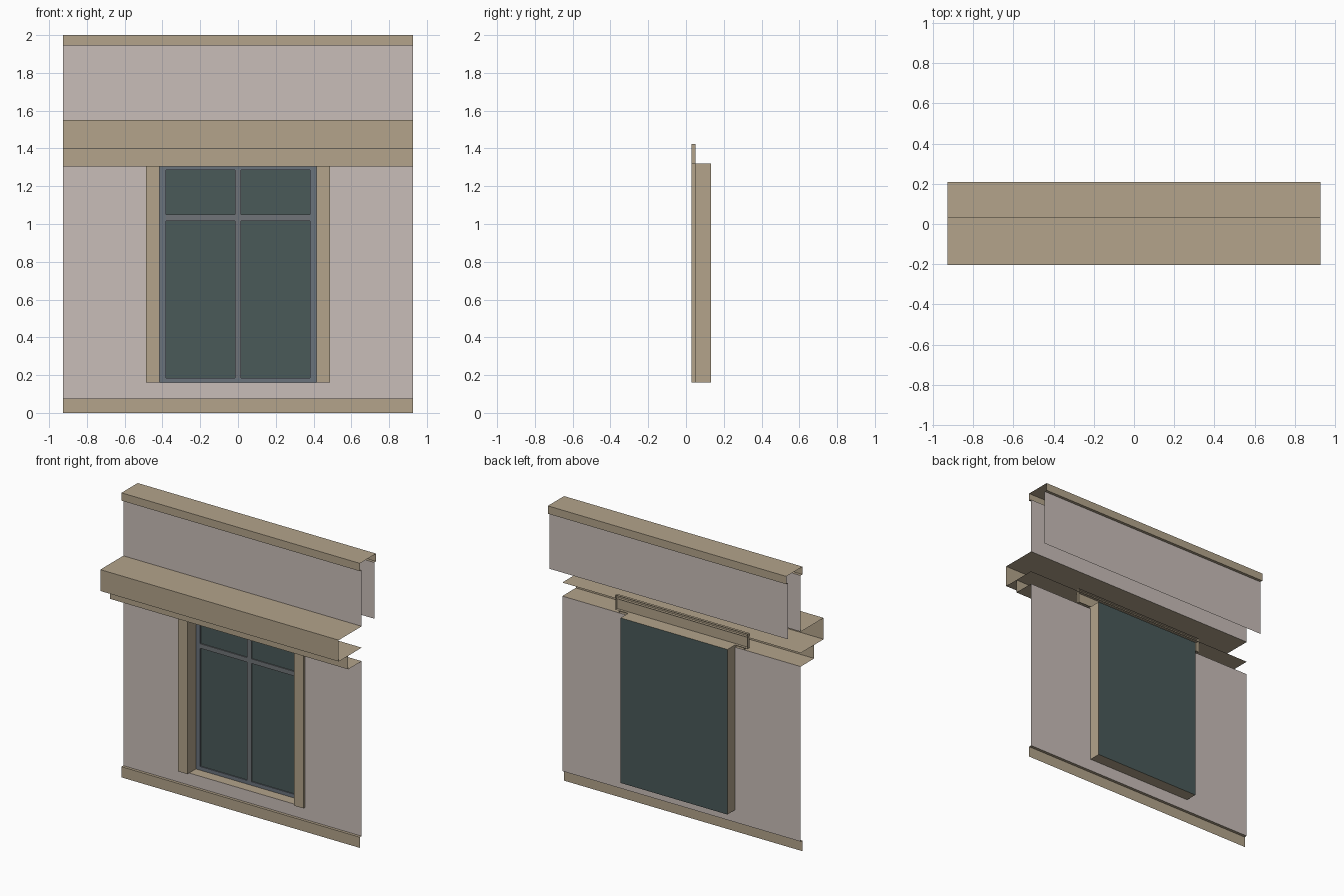
import bpy
import bmesh
from mathutils import Vector

cube = bpy.data.objects.get("Cube")
if cube:
    bpy.data.objects.remove(cube, do_unlink=True)


def srgb(r, g, b):
    """Convert display values (0-255) to a linear colour."""
    lin = [(c / 255 / 12.92) if c < 11 else ((c / 255 + 0.055) / 1.055) ** 2.4
           for c in (r, g, b)]
    return (*lin, 1.0)


def make_material(name, colour):
    mat = bpy.data.materials.new(name)
    mat.use_nodes = True
    mat.diffuse_color = colour
    bsdf = mat.node_tree.nodes["Principled BSDF"]
    bsdf.inputs["Base Color"].default_value = colour
    bsdf.inputs["Roughness"].default_value = 0.8
    return mat


PLASTER = make_material("plaster", srgb(201, 190, 185))
STONE = make_material("sandstone", srgb(179, 164, 139))
GLASS = make_material("dark_glass", srgb(74, 90, 89))
FRAME = make_material("frame_grey", srgb(107, 115, 124))
BAR = make_material("bar_grey", srgb(112, 116, 120))

HALF = 0.927               # half width of the facade
FACE, TRIM = 0.05, 0.03    # wall plane and trim plane
GLASS_Y = 0.133
OPEN_X = 0.415             # half width of the window opening
SILL, HEAD = 0.16, 1.32
WALL_TOP = 1.305


def finish(bm, name, mat):
    mesh = bpy.data.meshes.new(name)
    bm.to_mesh(mesh)
    bm.free()
    mesh.materials.append(mat)
    obj = bpy.data.objects.new(name, mesh)
    bpy.context.collection.objects.link(obj)
    return obj


def sweep(name, mat, profile, start, end, axis="x", caps=False):
    """Extrude an open profile: (y, z) points along x, or (x, y) along z."""
    def place(p, t):
        return Vector((t, *p)) if axis == "x" else Vector((*p, t))
    bm = bmesh.new()
    a = [bm.verts.new(place(p, start)) for p in profile]
    b = [bm.verts.new(place(p, end)) for p in profile]
    for i in range(len(profile) - 1):
        if axis == "x":
            bm.faces.new((a[i], b[i], b[i + 1], a[i + 1]))
        else:
            bm.faces.new((a[i], a[i + 1], b[i + 1], b[i]))
    if caps:
        bm.faces.new(a)
        bm.faces.new(b[::-1])
    return finish(bm, name, mat)


def bar(name, mat, x0, x1, z0, z1, y0=0.125):
    """Thin upright bar in front of the glass."""
    bm = bmesh.new()
    bmesh.ops.create_cube(bm, size=1)
    size = Vector((x1 - x0, GLASS_Y - 0.001 - y0, z1 - z0))
    bmesh.ops.scale(bm, vec=size, verts=bm.verts)
    bmesh.ops.translate(bm, vec=Vector((x0, y0, z0)) + size / 2, verts=bm.verts)
    return finish(bm, name, mat)


def mirror(obj):
    obj.modifiers.new("mirror", "MIRROR").use_axis[0] = True


def wall(name, x0, x1, z0, z1):
    return sweep(name, PLASTER, [(FACE, z0), (FACE, z1)], x0, x1)


# Plaster walls around the opening
mirror(wall("side_wall", -HALF, -OPEN_X, 0.075, WALL_TOP))
wall("wall_below_window", -OPEN_X, OPEN_X, 0.075, SILL)
wall("upper_wall", -HALF, HALF, 1.55, 1.945)
sweep("parapet_back_wall", PLASTER, [(0.19, 1.945), (0.19, 1.55)], -HALF, HALF)

# Full-width stone mouldings, open at the ends
mouldings = {
    "base_trim": [(TRIM, 0), (TRIM, 0.075), (FACE, 0.075)],
    "lower_cornice": [(FACE, WALL_TOP), (-0.1, WALL_TOP), (-0.1, 1.4)],
    "upper_cornice": [(FACE, 1.4), (-0.205, 1.4), (-0.205, 1.55), (FACE, 1.55)],
    "parapet_coping": [(FACE, 1.945), (TRIM, 1.945), (TRIM, 2), (0.21, 2),
                       (0.21, 1.945), (0.19, 1.945)],
}
for name, profile in mouldings.items():
    sweep(name, STONE, profile, -HALF, HALF)

# Window surround: casings with deep jambs, lintel, sill and head
mirror(sweep("window_casing", STONE,
             [(-0.487, FACE), (-0.487, TRIM), (-OPEN_X, TRIM), (-OPEN_X, GLASS_Y)],
             SILL, HEAD, axis="z"))
sweep("window_lintel", STONE,
      [(FACE, HEAD), (TRIM, HEAD), (TRIM, 1.423), (FACE, 1.423)], -0.515, 0.515)
mirror(sweep("lintel_end", STONE, [(-0.515, FACE), (-0.515, TRIM)],
             HEAD, 1.423, axis="z"))
sweep("window_sill", STONE, [(FACE, SILL), (GLASS_Y, SILL)], -OPEN_X, OPEN_X)
sweep("window_head", STONE, [(GLASS_Y, HEAD), (FACE, HEAD)], -OPEN_X, OPEN_X)

# Glass, outer frame and glazing bars
sweep("window_glass", GLASS, [(GLASS_Y, SILL), (GLASS_Y, HEAD)], -OPEN_X, OPEN_X)
mirror(bar("frame_stile", FRAME, -OPEN_X, -0.382, SILL, HEAD))
bar("frame_bottom_rail", FRAME, -0.382, 0.382, SILL, 0.186)
bar("frame_top_rail", FRAME, -0.382, 0.382, 1.287, HEAD)
bar("centre_mullion", BAR, -0.016, 0.016, 0.186, 1.287)
mirror(bar("transom", BAR, -0.382, -0.016, 1.017, 1.049))
